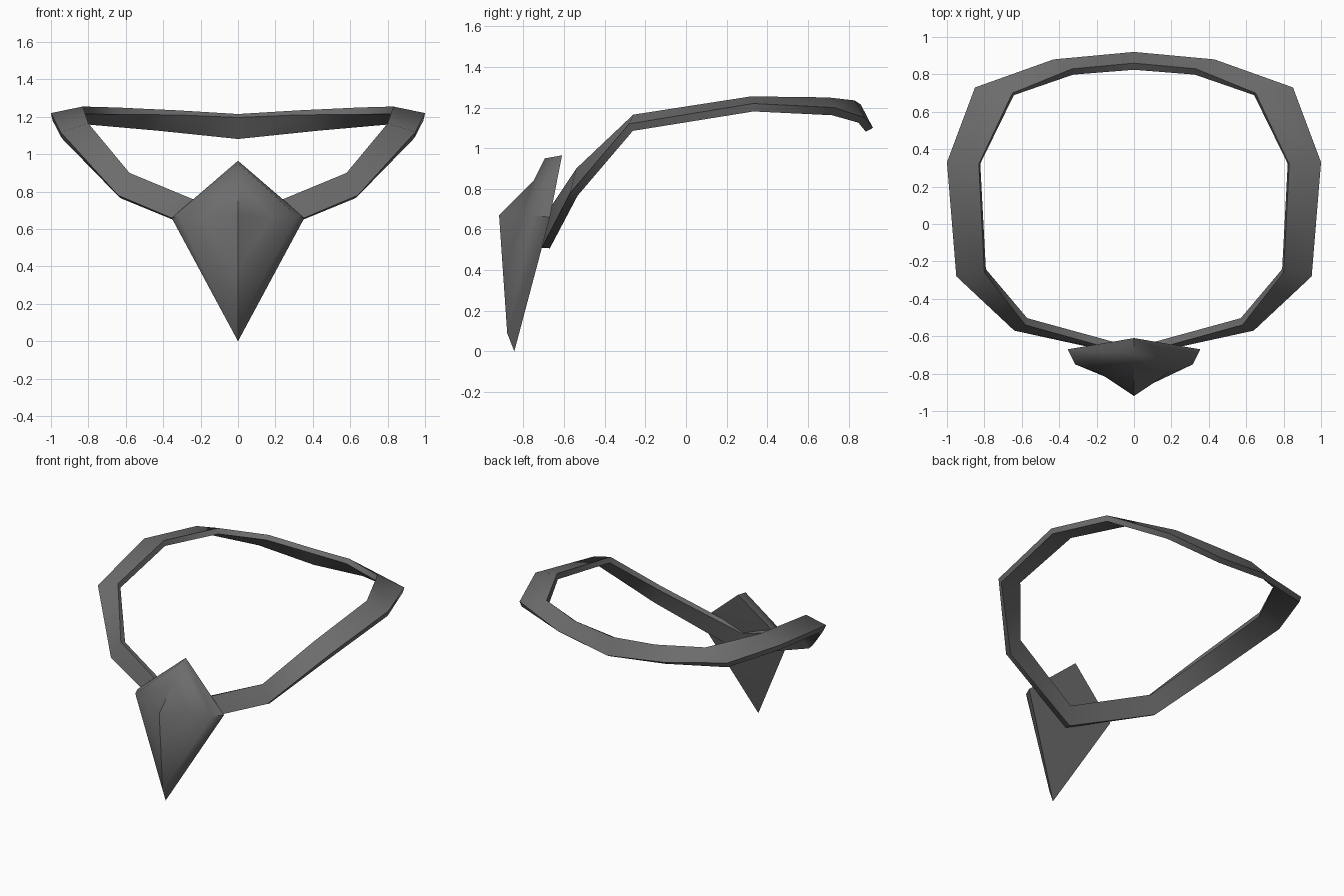
import bpy, bmesh, math
from mathutils import Vector

cube = bpy.data.objects.get("Cube")
if cube:
    bpy.data.objects.remove(cube, do_unlink=True)

metal = bpy.data.materials.new("dark_grey_metal")
metal.use_nodes = True
grey = (0.15, 0.15, 0.15, 1)
metal.diffuse_color = grey
bsdf = next(n for n in metal.node_tree.nodes if n.type == 'BSDF_PRINCIPLED')
bsdf.inputs["Base Color"].default_value = grey


def mirrored(point):
    return Vector((-point[0], point[1], point[2]))


def finish(bm, name, angle):
    """Turn a bmesh into a shaded object."""
    bmesh.ops.recalc_face_normals(bm, faces=bm.faces)
    mesh = bpy.data.meshes.new(name)
    bm.to_mesh(mesh)
    bm.free()
    mesh.materials.append(metal)
    obj = bpy.data.objects.new(name, mesh)
    bpy.context.collection.objects.link(obj)
    bpy.ops.object.select_all(action='DESELECT')
    obj.select_set(True)
    bpy.context.view_layer.objects.active = obj
    bpy.ops.object.shade_smooth_by_angle(angle=math.radians(angle))
    return obj


def bridge(bm, first, second):
    """Join two closed loops of vertices with quads."""
    count = len(first)
    for i in range(count):
        j = (i + 1) % count
        bm.faces.new((first[i], first[j], second[j], second[i]))


# Neck band: inner and outer upper edge, from back centre to front centre
half = [
    ((0, .86, 1.215), (0, .92, 1.1)),
    ((.33, .83, 1.235), (.43, .88, 1.15)),
    ((.65, .7, 1.25), (.85, .73, 1.2)),
    ((.83, .32, 1.255), (1, .33, 1.22)),
    ((.8, -.26, 1.165), (.95, -.28, 1.12)),
    ((.58, -.54, .9), (.64, -.57, .78)),
    ((0, -.7, .66), (0, -.71, .51)),
]
stations = [(Vector(a), Vector(b)) for a, b in half]
stations += [(mirrored(a), mirrored(b)) for a, b in reversed(half[1:-1])]
thickness = .04
bm = bmesh.new()
rings = []
for i, (inner, outer) in enumerate(stations):
    ahead = stations[(i + 1) % len(stations)]
    behind = stations[i - 1]
    tangent = sum(ahead, Vector()) - sum(behind, Vector())
    drop = (outer - inner).cross(tangent).normalized() * thickness
    corners = (inner, outer, outer + drop, inner + drop)
    rings.append([bm.verts.new(c) for c in corners])
for i, ring in enumerate(rings):
    bridge(bm, rings[i - 1], ring)
finish(bm, "neck_band", 50)


# Pendant: nested kites given by top, side and bottom corners
def kite(bm, top, side, bottom):
    return [bm.verts.new(p) for p in (top, side, bottom, mirrored(side))]


def close_kite(bm, loop, centre):
    tip = bm.verts.new(centre)
    for i in range(len(loop)):
        bm.faces.new((loop[i - 1], loop[i], tip))


bm = bmesh.new()
rim = kite(bm, (0, -.61, .965), (.355, -.67, .66), (0, -.845, 0))
face_edge = kite(bm, (0, -.695, .95), (.315, -.75, .67), (0, -.88, .09))
face_mid = kite(bm, (0, -.75, .84), (.18, -.8, .67), (0, -.9, .38))
bridge(bm, rim, face_edge)
bridge(bm, face_edge, face_mid)
close_kite(bm, face_mid, (0, -.92, .67))
close_kite(bm, rim, (0, -.675, .64))
finish(bm, "pendant", 50)
